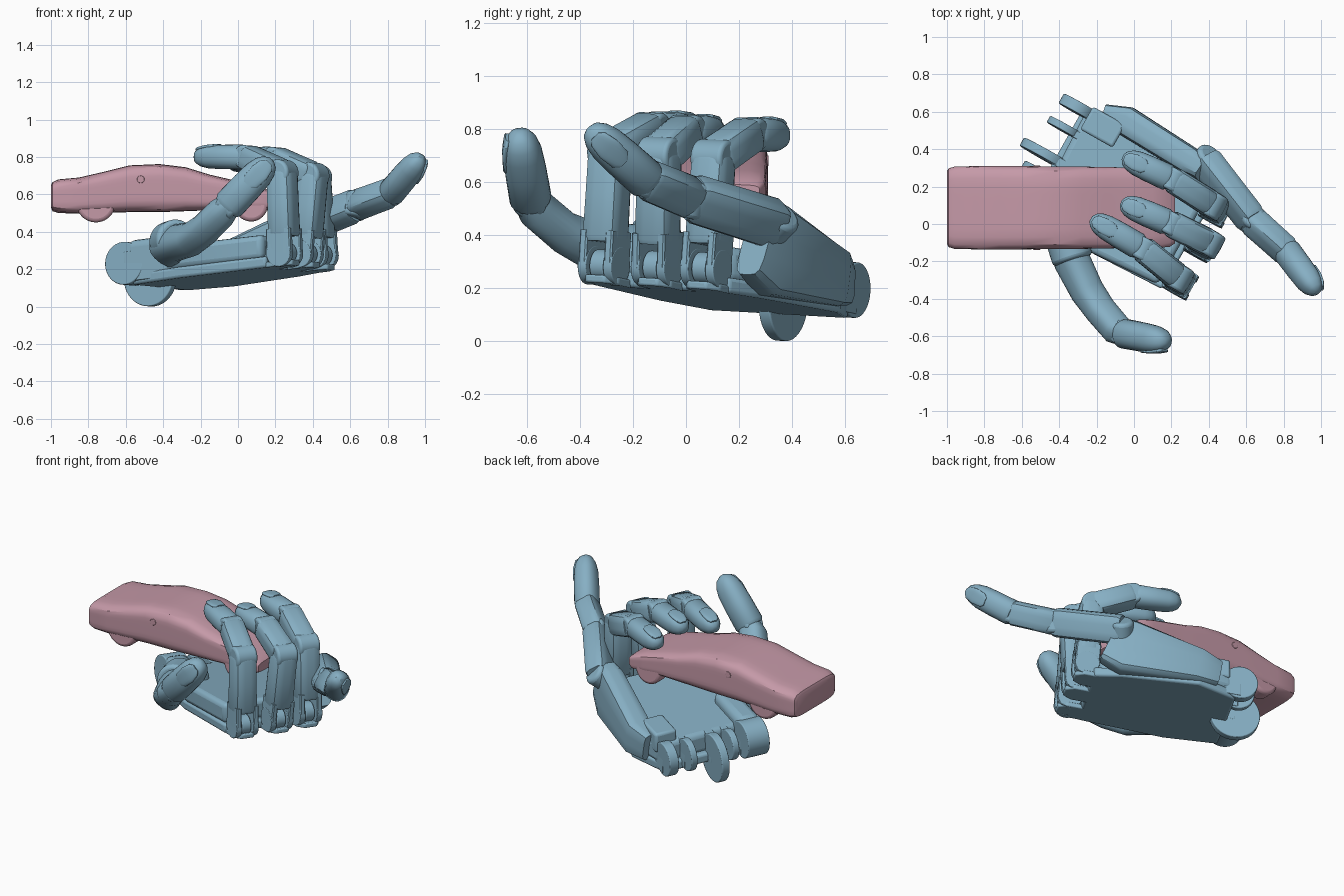
import bpy, bmesh
from math import cos, sin, pi
from mathutils import Vector as V, Matrix

if "Cube" in bpy.data.objects:
    bpy.data.objects.remove(bpy.data.objects["Cube"])


def material(name, col):
    m = bpy.data.materials.new(name)
    m.diffuse_color = (*col, 1)
    m.use_nodes = True
    m.node_tree.nodes["Principled BSDF"].inputs["Base Color"].default_value = m.diffuse_color
    return m


BLUE = material("blue", (0.24, 0.43, 0.55))
PINK = material("pink", (0.56, 0.32, 0.39))


def finish(name, bm, mat=BLUE, bevel=0.0, angle=0.6):
    bmesh.ops.recalc_face_normals(bm, faces=bm.faces)
    me = bpy.data.meshes.new(name)
    bm.to_mesh(me)
    bm.free()
    ob = bpy.data.objects.new(name, me)
    bpy.context.collection.objects.link(ob)
    me.materials.append(mat)
    if bevel:
        b = ob.modifiers.new("bevel", 'BEVEL')
        b.width, b.segments = bevel, 3
    bpy.ops.object.select_all(action='DESELECT')
    ob.select_set(True)
    bpy.context.view_layer.objects.active = ob
    bpy.ops.object.shade_smooth_by_angle(angle=angle)
    return ob


def loft(name, stations, dorsal, power=3.0, n=24, axis=None, mat=BLUE):
    """Skin superellipse sections (point, width, depth) along a path."""
    bm = bmesh.new()
    pts = [V(s[0]) for s in stations]
    rings = []
    for i, (p, w, d) in enumerate(stations):
        t = V(axis) if axis else (pts[min(i + 1, len(pts) - 1)] - pts[max(i - 1, 0)])
        t.normalize()
        side = t.cross(V(dorsal)).normalized()
        up = side.cross(t)
        ring = []
        for k in range(n):
            c, s = cos(2 * pi * k / n), sin(2 * pi * k / n)
            r = (abs(c) ** power + abs(s) ** power) ** (-1 / power)
            ring.append(bm.verts.new(pts[i] + side * (c * r * w / 2) + up * (s * r * d / 2)))
        rings.append(ring)
    for a, b in zip(rings, rings[1:]):
        for k in range(n):
            bm.faces.new((a[k], a[(k + 1) % n], b[(k + 1) % n], b[k]))
    bm.faces.new(rings[0])
    bm.faces.new(rings[-1])
    return finish(name, bm, mat)


def disc(name, c, axis, r, thick, mat=BLUE, bevel=0.006):
    bm = bmesh.new()
    rot = V(axis).to_track_quat('Z', 'Y').to_matrix().to_4x4()
    bmesh.ops.create_cone(bm, cap_ends=True, segments=40, radius1=r, radius2=r, depth=thick,
                          matrix=Matrix.Translation(c) @ rot)
    return finish(name, bm, mat, bevel)


# Hand frame: u runs wrist to fingers, v across the palm, w up from the palm underside
SIDE = V((0.49, 0.87, -0.04)).normalized()


def P(u, v, w):
    return V((0.87 * u + 0.49 * v, -0.49 * u + 0.87 * v, 0.165 + 0.11 * u - 0.05 * v + w))


def slab(name, outline, w0, w1, bevel=0.015):
    bm = bmesh.new()
    lo = [bm.verts.new(P(u, v, w0)) for u, v in outline]
    hi = [bm.verts.new(P(u, v, w1)) for u, v in outline]
    bm.faces.new(lo)
    bm.faces.new(hi)
    for i in range(len(lo)):
        j = (i + 1) % len(lo)
        bm.faces.new((lo[i], lo[j], hi[j], hi[i]))
    return finish(name, bm, BLUE, bevel)


def rect(u0, u1, v0, v1):
    return [(u0, v0), (u1, v0), (u1, v1), (u0, v1)]


def phalanx(name, a, b, dorsal, w, d, tip=False):
    a, b = V(a), V(b)
    prof = ([(0, .88), (.06, 1.02), (.45, 1.0), (.7, .95), (.85, .8), (.95, .55), (1, .2)] if tip else
            [(0, .9), (.05, 1), (.5, .98), (.94, .97), (1, .88)])
    loft(name, [(a.lerp(b, t), w * s, d * s) for t, s in prof], dorsal, 2.4 if tip else 4)
    if tip:  # nail plate on the back of the tip
        t = (b - a).normalized()
        side = t.cross(V(dorsal)).normalized()
        up = side.cross(t)
        loft(name + "_nail", [(a.lerp(b, f) + up * d * h, w * .62 * s, 0.02)
                              for f, h, s in [(.5, .46, .5), (.56, .46, .9), (.75, .42, 1), (.9, .34, .8), (.95, .28, .4)]],
             dorsal)


# Palm and wrist
slab("palm_base", [(-.54, -.2), (-.22, -.25), (.3, -.23), (.31, .36), (.15, .42), (-.3, .5), (-.54, .4)], 0, .06)
slab("palm_body", [(-.5, -.18), (-.2, -.25), (.27, -.22), (.27, .34), (.1, .42), (-.3, .48), (-.52, .42)], .05, .18, .03)
slab("palm_heel", rect(-.5, -.3, .3, .44), .12, .24)
slab("palm_thumb_side", rect(-.57, -.2, -.22, -.08), .01, .24, .04)
for i, (v, u, w, r, th) in enumerate([(-.15, -.58, .12, .115, .14), (-.01, -.58, .11, .095, .04), (.09, -.59, .055, .15, .05),
                                      (.265, -.575, .11, .1, .04), (.395, -.565, .11, .105, .06)]):
    disc(f"wrist_disc_{i}", P(u, v, w), SIDE, r, th)
    slab(f"wrist_arm_{i}", rect(u, -.4, v - th / 2, v + th / 2), .02, .18, .005)

# Three curled fingers
curled = {
    "front": [(.25, -.31, .285), (.235, -.285, .715), (.05, -.135, .80), (-.23, .03, .80)],
    "middle": [(.36, -.11, .28), (.40, -.10, .70), (.20, .0, .79), (-.07, .115, .785)],
    "back": [(.44, .075, .275), (.415, .105, .69), (.21, .235, .78), (-.06, .36, .775)],
}
for name, pts in curled.items():
    b, k, m, t = map(V, pts)
    up = (k - b).normalized()
    out = V((.87, -.49, .1))
    for s in (-1, 1):
        c = b + SIDE * s * .055
        disc(f"{name}_fork_pivot", c, SIDE, .074, .036, bevel=.004)
        loft(f"{name}_fork_prong", [(c, .036, .148), (c + up * .13, .036, .148)], out, 8)
    disc(f"{name}_hinge", b, SIDE, .06, .06)
    loft(f"{name}_hinge_tongue", [(b, .06, .10), (b - out * .16, .06, .10)], (0, 0, 1), 8)
    v0 = .49 * b.x + .87 * b.y
    u0 = .87 * b.x - .49 * b.y
    slab(f"{name}_lip", [(.2, v0 - .075), (u0 + .02, v0 - .075), (u0 + .07, v0 - .04),
                         (u0 + .07, v0 + .04), (u0 + .02, v0 + .075), (.2, v0 + .075)], 0, .03, .008)
    phalanx(f"{name}_proximal", b + up * .09, k + up * .01, out, .15, .15)
    disc(f"{name}_knuckle", k, SIDE, .07, .135, bevel=.015)
    phalanx(f"{name}_middle", k.lerp(m, .05), m, (.3, -.2, 1), .148, .14)
    disc(f"{name}_joint", m, SIDE, .062, .12, bevel=.015)
    phalanx(f"{name}_tip", m.lerp(t, .06), t, (0, 0, 1), .14, .13, True)

# Outstretched finger with its raised metacarpal
back = V((.8, .35, -.5))
loft("outer_metacarpal", [(P(-.42, .43, .12), .12, .17), (P(-.3, .46, .13), .16, .22),
                          (P(.12, .44, .185), .15, .35), (P(.22, .43, .22), .12, .30)], (0, 0, 1), 5)
o = [V(p) for p in [(.38, .34, .44), (.63, .02, .54), (.82, -.15, .61), (.98, -.365, .80)]]
disc("outer_knuckle", o[0], (.5, .6, .6), .07, .12, bevel=.02)
phalanx("outer_proximal", o[0], o[1], back, .18, .14)
disc("outer_joint_1", o[1], (.2, .3, .9), .064, .14, bevel=.02)
phalanx("outer_middle", o[1], o[2], back, .15, .135)
disc("outer_joint_2", o[2], (.2, .5, .8), .058, .12, bevel=.02)
phalanx("outer_tip", o[2].lerp(o[3], -.05), o[3], back, .15, .14, True)

# Thumb
disc("thumb_socket", V((-.35, -.12, .35)), (.3, -.95, .1), .11, .16, bevel=.02)
loft("thumb_base", [((-.37, -.05, .32), .2, .2), ((-.33, -.2, .34), .2, .17), ((-.25, -.36, .36), .17, .17),
                    ((-.18, -.46, .41), .15, .165), ((-.09, -.565, .50), .15, .16), ((-.05, -.585, .54), .13, .13)],
     (-.6, -.4, .6), 2.6)
disc("thumb_joint", V((-.05, -.585, .54)), (-.8, .2, .6), .065, .12, bevel=.02)
phalanx("thumb_tip", (-.06, -.585, .53), (.18, -.63, .785), (-.1, -1, -.1), .17, .155, True)

# Toy car body: x, bottom, top, width
body = [(-1, .53, .65, .39), (-.992, .51, .665, .42), (-.96, .50, .68, .44), (-.85, .497, .69, .445),
        (-.72, .50, .72, .445), (-.58, .505, .755, .445), (-.42, .505, .762, .44), (-.28, .51, .745, .44),
        (-.15, .515, .705, .435), (-.02, .52, .675, .43), (.1, .515, .645, .43), (.19, .515, .615, .42),
        (.22, .53, .59, .38)]
loft("car_body", [((x, .087, (a + b) / 2), w, b - a) for x, a, b, w in body], (0, 0, 1), 6, 40, (1, 0, 0), PINK)
for x, z, r in ((-.76, .555, .105), (.07, .545, .09)):
    for y in (-.075, .25):
        disc("car_wheel", V((x, y, z)), (0, 1, 0), r, .10, PINK, .02)
for y in (-.134, .308):
    disc("car_side_boss", V((-.52, y, .68)), (0, 1, 0), .02, .008, PINK, .003)
